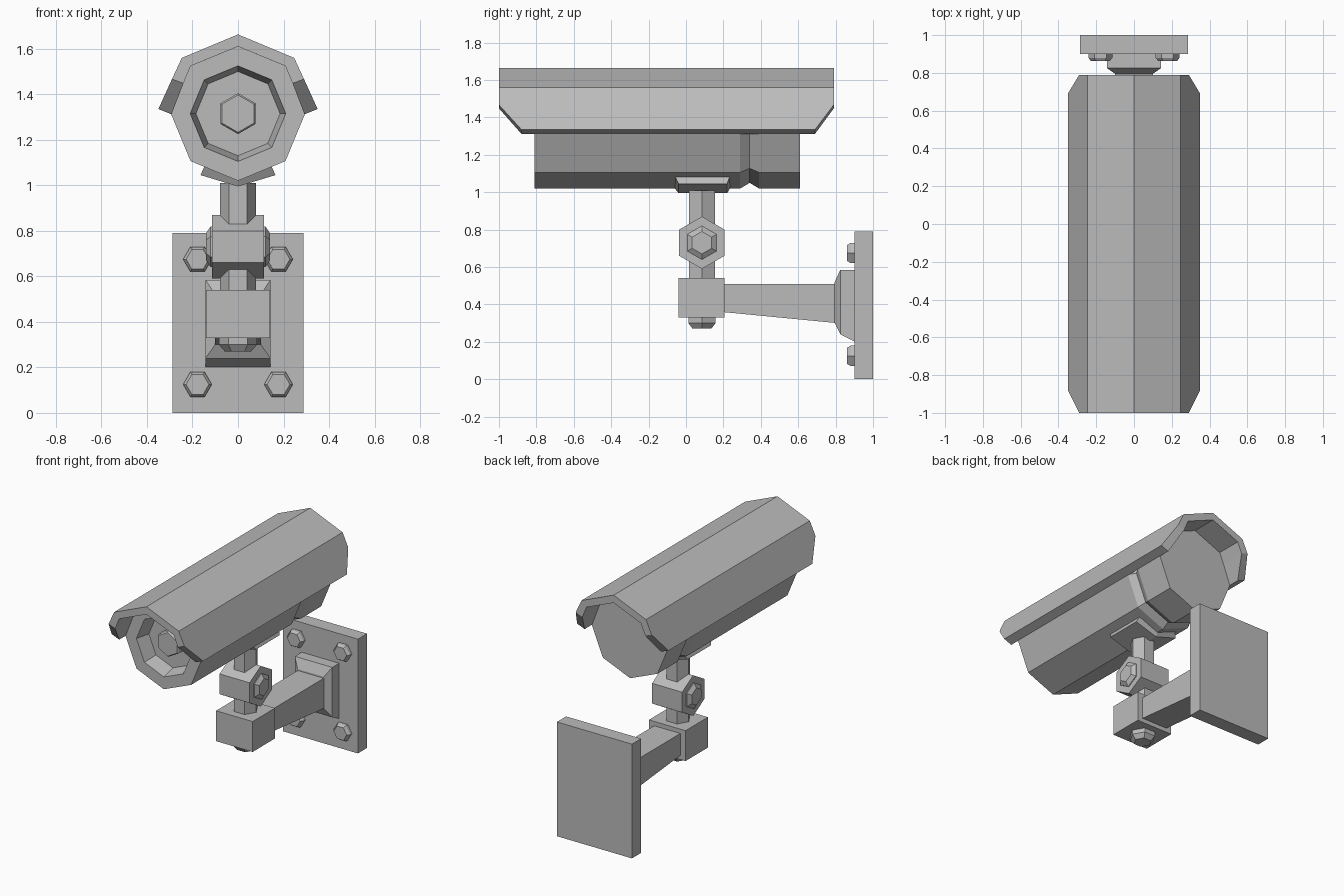
import bpy, bmesh
from math import cos, sin, pi

cube = bpy.data.objects.get("Cube")
if cube:
    bpy.data.objects.remove(cube, do_unlink=True)

grey = bpy.data.materials.new("light_grey")
grey.use_nodes = True
COLOUR = (0.5, 0.5, 0.5, 1)
grey.diffuse_color = COLOUR
grey.node_tree.nodes["Principled BSDF"].inputs["Base Color"].default_value = COLOUR


def loft(name, sections):
    """Join equal-length point loops in order and cap both ends."""
    bm = bmesh.new()
    loops = [[bm.verts.new(p) for p in s] for s in sections]
    n = len(loops[0])
    for a, b in zip(loops, loops[1:]):
        for i in range(n):
            j = (i + 1) % n
            bm.faces.new((a[i], a[j], b[j], b[i]))
    bm.faces.new(loops[0])
    bm.faces.new(loops[-1])
    bmesh.ops.recalc_face_normals(bm, faces=bm.faces)
    mesh = bpy.data.meshes.new(name)
    bm.to_mesh(mesh)
    bm.free()
    mesh.materials.append(grey)
    ob = bpy.data.objects.new(name, mesh)
    bpy.context.collection.objects.link(ob)
    return ob


def lathe(name, axis, centre, rings, sides=6, turn=0.0):
    """Many-sided solid along an axis; rings are (position, radius)."""
    sections = []
    for pos, r in rings:
        loop = []
        for i in range(sides):
            a = turn + 2 * pi * i / sides
            u, v = centre[0] + r * cos(a), centre[1] + r * sin(a)
            loop.append({"x": (pos, u, v), "y": (u, pos, v), "z": (u, v, pos)}[axis])
        sections.append(loop)
    return loft(name, sections)


def taper(name, rects):
    """Rectangular solid along y; rects are (y, half_width, z_low, z_high)."""
    return loft(name, [[(-w, y, lo), (w, y, lo), (w, y, hi), (-w, y, hi)]
                       for y, w, lo, hi in rects])


AXIS = (0, 1.315)      # camera axis in x, z
POST = (0, 0.085)      # post axis in x, y

# Camera housing with recessed front and a groove near the back
lathe("housing", "y", AXIS,
      [(-0.71, 0.185), (-0.81, 0.21), (-0.81, 0.295), (0.29, 0.295),
       (0.34, 0.265), (0.39, 0.295), (0.61, 0.295)], sides=8)
lathe("lens", "y", AXIS, [(-0.70, 0.09), (-0.76, 0.09), (-0.77, 0.082)], turn=pi / 2)

# Hood: outer x, z, inner x, z, front y, back y from lower edge to apex
half = [(0.35, 1.335, 0.292, 1.312, -0.88, 0.69),
        (0.29, 1.467, 0.24, 1.448, -1.0, 0.79),
        (0.247, 1.56, 0.208, 1.524, -1.0, 0.79)]
apex = (0, 1.663, 0, 1.61, -1.0, 0.79)
mirrored = [(-a, b, -c, d, e, f) for a, b, c, d, e, f in reversed(half)]
loft("hood", [[(ox, f, oz), (ox, b, oz), (ix, b, iz), (ix, f, iz)]
              for ox, oz, ix, iz, f, b in half + [apex] + mirrored])

# Saddle under the housing
loft("saddle", [[(s * 0.145, -0.06, 1.088 - 0.068 * (s == 0)),
                 (s * 0.145, 0.235, 1.088 - 0.068 * (s == 0)),
                 (s * 0.165, 0.22, 1.045 - 0.05 * (s == 0)),
                 (s * 0.165, -0.04, 1.045 - 0.05 * (s == 0))] for s in (-1, 0, 1)])

# Post, swivel joint and its side nuts
lathe("upper_post", "z", POST, [(0.78, 0.08), (1.01, 0.08)])
lathe("swivel_joint", "x", (0.085, 0.73), [(-0.115, 0.14), (0.115, 0.14)], turn=pi / 2)
for side, s in (("left", 1), ("right", -1)):
    lathe(side + "_joint_nut", "x", (0.085, 0.73),
          [(s * 0.11, 0.09), (s * 0.12, 0.09), (s * 0.14, 0.06)], turn=pi / 2)
lathe("lower_post", "z", POST, [(0.27, 0.058), (0.30, 0.084), (0.34, 0.084)])
lathe("post_neck", "z", POST, [(0.5, 0.08), (0.68, 0.08)])

# Wall arm
taper("arm_block", [(-0.04, 0.14, 0.33, 0.54), (0.205, 0.14, 0.33, 0.54)])
taper("arm", [(0.19, 0.1, 0.36, 0.51), (0.81, 0.1, 0.30, 0.51)])
taper("arm_flange", [(0.795, 0.1, 0.30, 0.52), (0.825, 0.143, 0.24, 0.585),
                     (0.905, 0.143, 0.20, 0.585)])

# Wall plate with four bolts
taper("wall_plate", [(0.9, 0.287, 0, 0.79), (1.0, 0.287, 0, 0.79)])
for x in (-0.178, 0.178):
    for z in (0.125, 0.675):
        lathe("bolt", "y", (x, z), [(0.905, 0.063), (0.88, 0.063), (0.862, 0.05)])
